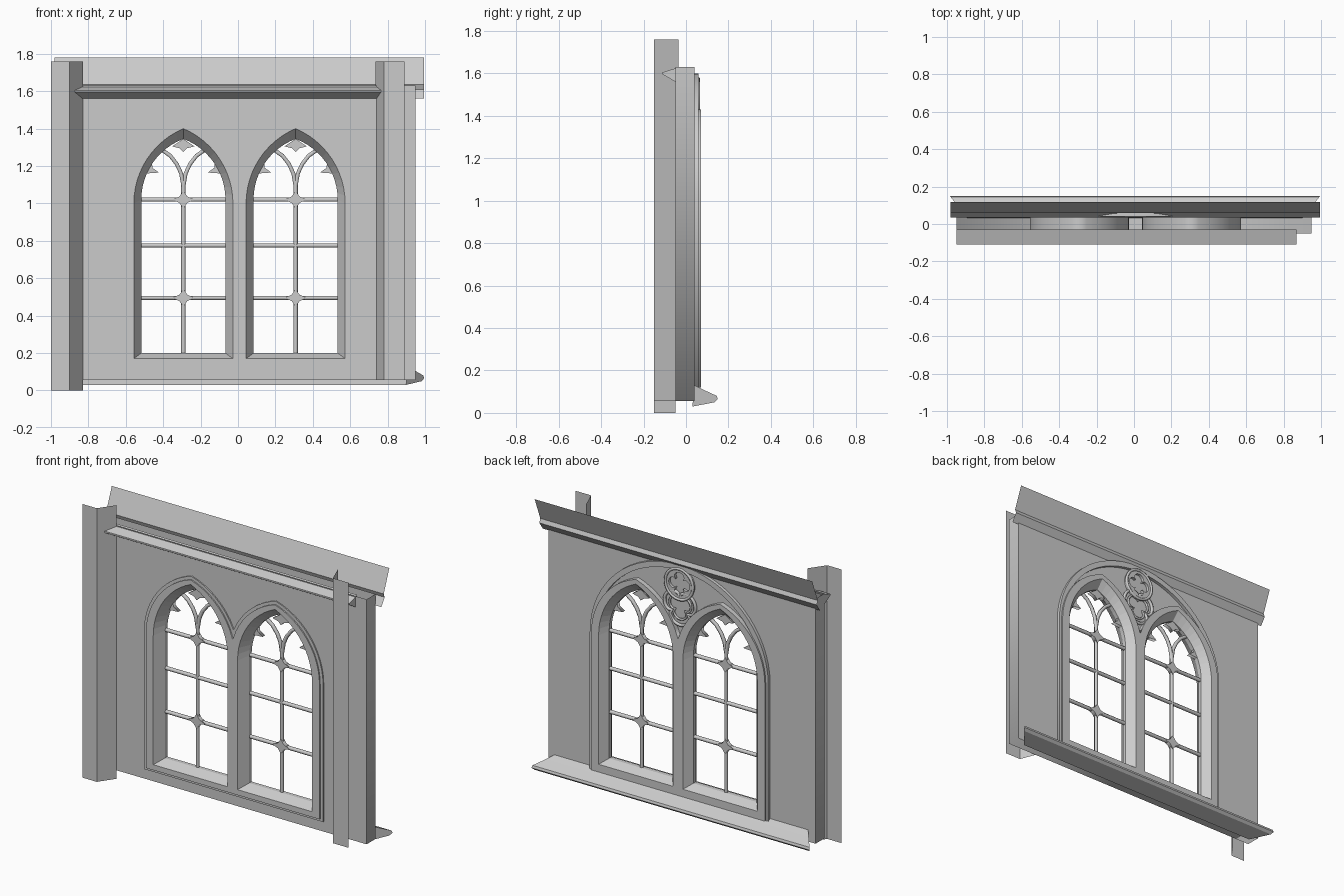
import bpy, bmesh, math
from mathutils import Matrix

cube = bpy.data.objects.get("Cube")
if cube:
    bpy.data.objects.remove(cube)

stone = bpy.data.materials.new("grey_stone")
stone.use_nodes = True
GREY = (0.6, 0.6, 0.6, 1)
stone.diffuse_color = GREY
stone.node_tree.nodes["Principled BSDF"].inputs["Base Color"].default_value = GREY

MID = 0.008                       # axis between the two windows
CENTRES = (MID - 0.3, MID + 0.3)  # window axes


def add(name, mesh):
    obj = bpy.data.objects.new(name, mesh)
    mesh.materials.clear()
    mesh.materials.append(stone)
    bpy.context.collection.objects.link(obj)
    return obj


def from_curve(name, curve, matrix):
    """Turn a curve into a mesh object."""
    tmp = bpy.data.objects.new("tmp", curve)
    bpy.context.collection.objects.link(tmp)
    deps = bpy.context.evaluated_depsgraph_get()
    mesh = bpy.data.meshes.new_from_object(tmp.evaluated_get(deps))
    bpy.data.objects.remove(tmp)
    mesh.transform(matrix)
    return add(name, mesh)


def plate(name, outlines, y0, y1):
    """Flat slab from x-z outlines; inner outlines become holes."""
    curve = bpy.data.curves.new(name, "CURVE")
    curve.dimensions = "2D"
    curve.fill_mode = "BOTH"
    curve.extrude = (y1 - y0) / 2
    for pts in outlines:
        s = curve.splines.new("POLY")
        s.points.add(len(pts) - 1)
        for p, (x, z) in zip(s.points, pts):
            p.co = (x, z, 0, 1)
        s.use_cyclic_u = True
    place = Matrix.Translation((0, (y0 + y1) / 2, 0)) @ Matrix.Rotation(math.pi / 2, 4, "X")
    return from_curve(name, curve, place)


def tube(name, pts, radius, y, closed=False):
    """Thin moulding along an x-z path."""
    curve = bpy.data.curves.new(name, "CURVE")
    curve.dimensions = "3D"
    curve.bevel_depth = radius
    curve.bevel_resolution = 1
    s = curve.splines.new("POLY")
    s.points.add(len(pts) - 1)
    for p, (x, z) in zip(s.points, pts):
        p.co = (x, y, z, 1)
    s.use_cyclic_u = closed
    return from_curve(name, curve, Matrix())


def loft(name, loops, wrap=True, caps=False):
    """Skin a row of equal-length vertex loops."""
    bm = bmesh.new()
    rows = [[bm.verts.new(p) for p in loop] for loop in loops]
    n = len(rows[0])
    for a, b in zip(rows, rows[1:]):
        for i in range(n if wrap else n - 1):
            j = (i + 1) % n
            bm.faces.new((a[i], a[j], b[j], b[i]))
    if caps:
        bm.faces.new(rows[0])
        bm.faces.new(rows[-1])
    bmesh.ops.recalc_face_normals(bm, faces=bm.faces)
    mesh = bpy.data.meshes.new(name)
    bm.to_mesh(mesh)
    bm.free()
    return add(name, mesh)


def arch(cx, half, base, spring, apex, steps=12):
    """Pointed arch outline, from bottom left over the apex to bottom right."""
    h = apex - spring
    r = (half * half + h * h) / (2 * half)
    top = math.asin(min(1, h / r))
    arc = [(r * math.cos(top * i / steps) - r + half,
            spring + r * math.sin(top * i / steps)) for i in range(steps + 1)]
    left = [(cx - x, z) for x, z in arc]
    right = [(cx + x, z) for x, z in reversed(arc[:-1])]
    return [(cx - half, base)] + left + right + [(cx + half, base)]


def twin(half, base, apex):
    """Joined outline round both windows, with a valley between them."""
    spring = 1.0
    h = apex - spring
    r = (half * half + h * h) / (2 * half)
    valley = spring + math.sqrt(r * r - (0.3 + r - half) ** 2)
    a, b = (arch(c, half, base, spring, apex) for c in CENTRES)
    return ([p for p in a if p[0] < MID - 0.005 and (p[0] < CENTRES[0] or p[1] > valley)]
            + [(MID, valley)]
            + [p for p in b if p[0] > MID + 0.005 and (p[0] > CENTRES[1] or p[1] > valley)])


def round_arch(half, base, spring, height, steps=32):
    arc = [(MID - half * math.cos(math.pi * i / steps),
            spring + height * math.sin(math.pi * i / steps)) for i in range(steps + 1)]
    return [(MID - half, base)] + arc + [(MID + half, base)]


def foil(cz, radius, lobes, depth, turn=0, steps=48):
    """Ring of rounded lobes; depth 0 gives a circle."""
    pts = []
    for i in range(steps):
        t = 2 * math.pi * i / steps
        r = radius * (1 - depth + depth * math.sqrt(abs(math.cos(lobes * (t - turn) / 2))))
        pts.append((MID + r * math.cos(t), cz + r * math.sin(t)))
    return pts


# Wall with two openings, open along the top
openings = [arch(c, 0.265, 0.17, 1.0, 1.4) for c in CENTRES]
wall = plate("wall", [[(-0.95, 0.055), (0.95, 0.055), (0.95, 1.63), (-0.95, 1.63)]] + openings,
             -0.05, 0.04)
bm = bmesh.new()
bm.from_mesh(wall.data)
bmesh.ops.delete(bm, geom=[f for f in bm.faces if all(v.co.z > 1.62 for v in f.verts)],
                 context="FACES")
bm.to_mesh(wall.data)
bm.free()

# Stepped surrounds, front and back
plate("front_outer_trim", [twin(0.338, 0.12, 1.45)] + openings, -0.058, -0.05)
plate("front_inner_trim", [twin(0.318, 0.135, 1.43)] + openings, -0.066, -0.058)
plate("back_window_trim", [twin(0.318, 0.12, 1.43)] + openings, 0.04, 0.07)
plate("back_arch_rim", [round_arch(0.635, 0.1, 1.0, 0.6), round_arch(0.6, 0.13, 1.0, 0.565)],
      0.04, 0.06)

# Tracery panel between the window heads at the back
plate("quatrefoil_disc", [foil(1.475, 0.1, 4, 0), foil(1.475, 0.075, 4, 0.5)], 0.04, 0.058)
tube("quatrefoil_ring", foil(1.475, 0.098, 4, 0), 0.009, 0.058, True)
tube("trefoil_ring", foil(1.325, 0.115, 3, 0.45, -math.pi / 2), 0.01, 0.05, True)
tube("trefoil_inner_ring", foil(1.325, 0.08, 3, 0.5, -math.pi / 2), 0.007, 0.046, True)

for side, c in zip(("right", "left"), CENTRES):
    # Splayed reveal narrowing to the glazing plane
    outer = arch(c, 0.265, 0.17, 1.0, 1.4)
    inner = arch(c, 0.225, 0.2, 1.02, 1.345)
    loft(side + "_reveal", [[(x, y, z) for x, z in loop] for loop, y in
                            ((outer, -0.066), (inner, -0.005), (inner, 0.02), (outer, 0.07))])
    # Glazing bars
    tube(side + "_upright_bar", [(c, 0.19), (c, 1.12)], 0.012, 0.008)
    for z in (0.495, 0.775, 1.02):
        tube(side + "_cross_bar", [(c - 0.23, z), (c + 0.23, z)], 0.012, 0.008)
    # Four-pointed knots where the bars cross
    for z in (0.495, 1.02):
        star = []
        for i in range(8):
            t = i * math.pi / 4
            r = 0.03 if i % 2 else 0.06
            star.append((c + r * math.cos(t), z + 0.8 * r * math.sin(t)))
        plate(side + "_knot", [star], -0.005, 0.021)
    # Forked head, cusps and apex piece
    for s in (-1, 1):
        tube(side + "_fork", [(c + s * x, z) for x, z in
             ((0, 1.09), (0.012, 1.16), (0.035, 1.21), (0.07, 1.255), (0.12, 1.29))], 0.012, 0.008)
        plate(side + "_cusp", [[(c + s * x, z) for x, z in
              ((0.225, 1.12), (0.2, 1.16), (0.13, 1.165), (0.165, 1.19), (0.17, 1.235), (0.22, 1.18))]],
              -0.004, 0.02)
    plate(side + "_apex_piece", [[(c, 1.275), (c + 0.02, 1.295), (c + 0.06, 1.305), (c, 1.345),
                                  (c - 0.06, 1.305), (c - 0.02, 1.295)]], -0.004, 0.02)


def run(name, profile, x0, x1, splay=0, caps=True):
    """Moulding along x from a y-z profile; splay draws in the ends near the wall."""
    far = max(y for y, z in profile)
    ends = [[(x + s * splay * (far - y), y, z) for y, z in profile]
            for x, s in ((x0, 1), (x1, -1))]
    loft(name, ends, wrap=caps, caps=caps)


# Mouldings
run("front_string_course", [(-0.05, 1.56), (-0.11, 1.595), (-0.11, 1.605), (-0.03, 1.63)], -0.95, 0.87)
run("back_cornice", [(0.117, 1.78), (0.06, 1.635), (0.07, 1.61), (0.035, 1.56)],
    -0.98, 0.995, caps=False)
run("back_sill", [(0.04, 0.13), (0.08, 0.11), (0.145, 0.08), (0.15, 0.065), (0.135, 0.05), (0.03, 0.03)],
    -0.985, 0.995, splay=0.8)

# Folded sheet pilasters at the front corners
for name, plan, z0 in (("right_pilaster", [(-1, -0.15), (-0.9, -0.15), (-0.83, -0.05)], 0),
                       ("left_pilaster", [(0.735, -0.035), (0.78, -0.15), (0.89, -0.15)], 0.055)):
    loft(name, [[(x, y, z) for x, y in plan] for z in (z0, 1.76)], wrap=False)
